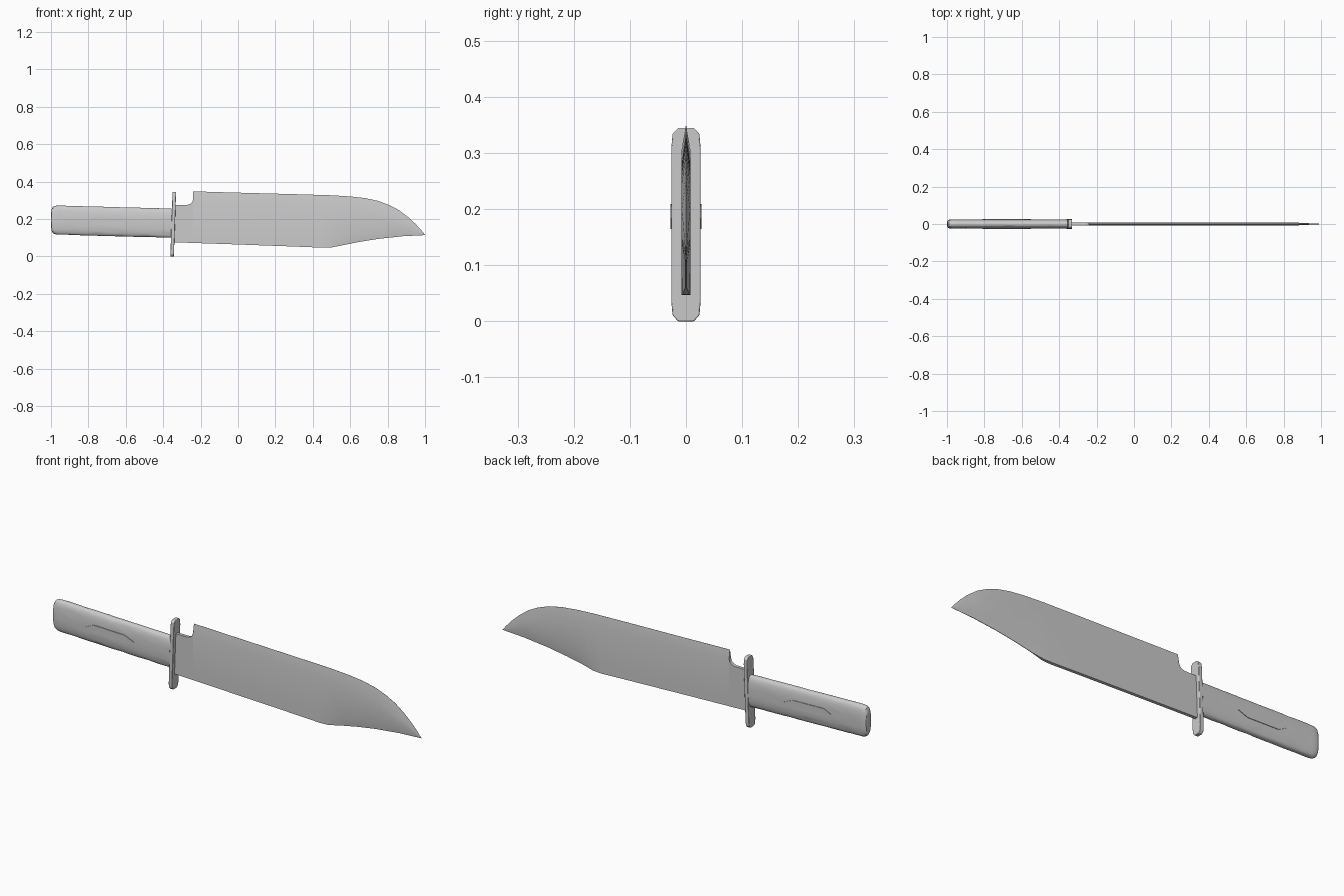
import bpy
import bmesh
import math
from mathutils import Vector, noise

cube = bpy.data.objects.get("Cube")
if cube:
    bpy.data.objects.remove(cube, do_unlink=True)


def finish(name, bm, angle=30):
    """Turn a bmesh into a named, shaded object."""
    bmesh.ops.recalc_face_normals(bm, faces=bm.faces)
    mesh = bpy.data.meshes.new(name)
    bm.to_mesh(mesh)
    bm.free()
    obj = bpy.data.objects.new(name, mesh)
    bpy.context.collection.objects.link(obj)
    bpy.ops.object.select_all(action='DESELECT')
    obj.select_set(True)
    bpy.context.view_layer.objects.active = obj
    bpy.ops.object.shade_smooth_by_angle(angle=math.radians(angle))
    return obj


def loft(name, sections, angle=30):
    """Skin a row of closed sections and cap both ends."""
    bm = bmesh.new()
    rings = [[bm.verts.new(p) for p in s] for s in sections]
    n = len(rings[0])
    for a, b in zip(rings, rings[1:]):
        for i in range(n):
            j = (i + 1) % n
            bm.faces.new((a[i], a[j], b[j], b[i]))
    bm.faces.new(rings[0])
    bm.faces.new(rings[-1])
    return finish(name, bm, angle)


def sample(points, x):
    """Linear lookup along a profile of (x, value) points."""
    for (x0, v0), (x1, v1) in zip(points, points[1:]):
        if x <= x1:
            return v0 + (v1 - v0) * max(0, x - x0) / (x1 - x0)
    return points[-1][1]


# Blade: bevelled upper edge, flat lower spine, sharpened clip point
HALF = 0.008
top = [(-0.24, 0.348), (0, 0.341), (0.3, 0.333), (0.5, 0.327), (0.6, 0.321),
       (0.68, 0.312), (0.75, 0.297), (0.81, 0.274), (0.86, 0.248),
       (0.91, 0.21), (0.95, 0.173), (0.98, 0.14), (1, 0.116)]
bottom = [(-0.35, 0.076), (0, 0.064), (0.3, 0.053), (0.45, 0.047), (0.5, 0.048),
          (0.56, 0.06), (0.65, 0.078), (0.75, 0.094), (0.88, 0.108), (1, 0.114)]
notch = [(-0.35, 0.276), (-0.27, 0.276), (-0.255, 0.281),
         (-0.245, 0.29), (-0.24, 0.305)]


def blade_section(x, z_top, sharp):
    z_low = sample(bottom, x)
    height = z_top - z_low
    half = HALF * min(1, 0.1 + (1 - x) / 0.16)
    clip = min(1, max(0, (x - 0.48) / 0.08))
    edge = 0.0004 if sharp else half
    upper = z_top - min(0.055, 0.35 * height)
    lower = z_low + min(0.04, 0.3 * height)
    base = half * (1 - 0.85 * clip)
    side = [(base, z_low), (half, lower), (half, upper), (edge, z_top)]
    return [(x, y, z) for y, z in side] + [(x, -y, z) for y, z in reversed(side)]


xs = sorted({p[0] for p in top} | {p[0] for p in bottom if p[0] > -0.24})
loft("blade", [blade_section(x, z, False) for x, z in notch]
     + [blade_section(x, sample(top, x), True) for x in xs], 20)

# Guard: slim upright plate with clipped corners, leaning slightly
W, H = 0.026, 0.345
outline = [(0.014, 0), (W - 0.002, 0.011), (W, 0.035), (W, H - 0.035),
           (W - 0.002, H - 0.011), (0.014, H)]
outline += [(-y, z) for y, z in reversed(outline)]
guard = loft("guard", [[(x + 0.035 * z, y, z) for y, z in outline]
                       for x in (-0.362, -0.343)])
bevel = guard.modifiers.new("soft_edges", 'BEVEL')
bevel.width = 0.002
bevel.segments = 2


# Handle: flattened oval grip with shallow lengthwise carving and domed butt
def centre(x):
    return 0.178 - 0.027 * (x + 0.36)


def handle_section(x, scale, sides=48):
    ring = []
    for i in range(sides):
        a = math.tau * i / sides
        c, s = math.cos(a), math.sin(a)
        y = math.copysign(abs(c) ** 0.7, c) * 0.025
        z = math.copysign(abs(s) ** 0.8, s) * 0.078
        grain = noise.noise(Vector((x * 14, y * 60, z * 60)))
        k = scale * (1 + 0.05 * min(0, grain + 0.1))
        ring.append((x, y * k, centre(x) + z * k))
    return ring


butt = [(-0.999, 0.5), (-0.996, 0.75), (-0.99, 0.9), (-0.98, 0.97)]
grip = [(-0.965 + 0.61 * i / 45, 1) for i in range(46)]
loft("handle", [handle_section(x, s) for x, s in butt + grip], 25)

# Slim raised panels on both sides of the grip
for name, side in (("front_grip_panel", -1), ("back_grip_panel", 1)):
    shape = [(-0.81, 0), (-0.77, 0.02), (-0.6, 0.02),
             (-0.55, 0), (-0.6, -0.02), (-0.77, -0.02)]
    loft(name, [[(x, side * y, centre(x) + z) for x, z in shape]
                for y in (0.015, 0.0275)])
